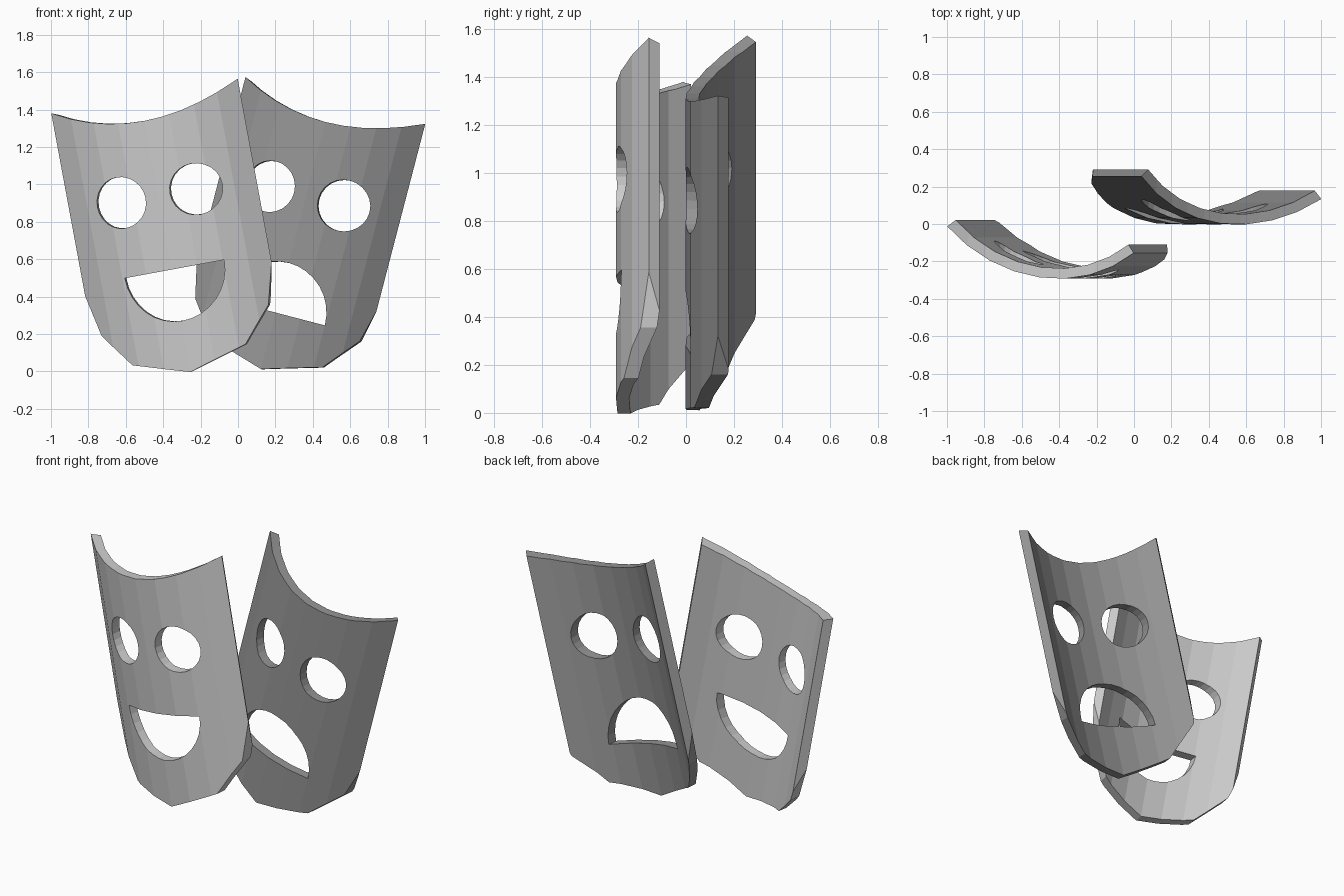
import bpy, bmesh, math
from mathutils import Matrix, Vector

if "Cube" in bpy.data.objects:
    bpy.data.objects.remove(bpy.data.objects["Cube"])

R, THICK, FACETS = 0.745, 0.055, 8


def mesh_object(name, bm):
    bmesh.ops.recalc_face_normals(bm, faces=bm.faces)
    me = bpy.data.meshes.new(name)
    bm.to_mesh(me)
    bm.free()
    ob = bpy.data.objects.new(name, me)
    bpy.context.collection.objects.link(ob)
    return ob


def prism(name, pts, direction):
    """Extrude a closed 3D outline along a direction."""
    bm = bmesh.new()
    face = bm.faces.new([bm.verts.new(p) for p in pts])
    ext = bmesh.ops.extrude_face_region(bm, geom=[face])
    verts = [g for g in ext["geom"] if isinstance(g, bmesh.types.BMVert)]
    bmesh.ops.translate(bm, verts=verts, vec=direction)
    return mesh_object(name, bm)


def cutter(name, pts):
    """Prism through the front of the mask from an (x, z) outline."""
    return prism(name, [(x, -1.0, z) for x, z in pts], Vector((0, 0.9, 0)))


def boolean(ob, tool, op):
    mod = ob.modifiers.new("cut", 'BOOLEAN')
    mod.object, mod.operation, mod.solver = tool, op, 'EXACT'
    bpy.context.view_layer.objects.active = ob
    bpy.ops.object.modifier_apply(modifier=mod.name)
    bpy.data.objects.remove(tool, do_unlink=True)


def ellipse(cx, cz, rx, rz, a0, a1, n):
    return [(cx + rx * math.cos(math.radians(a0 + (a1 - a0) * i / n)),
             cz + rz * math.sin(math.radians(a0 + (a1 - a0) * i / n)))
            for i in range(n + 1)]


def mask(name, half_angle, mouth, yaw, roll, offset, depth, grey):
    # Faceted curved shell
    h = math.radians(half_angle)
    angles = [-h + 2 * h * i / FACETS for i in range(FACETS + 1)]
    arc = [(R * math.sin(a), -R * math.cos(a), 0) for a in angles]
    k = (R - THICK) / R
    arc += [(x * k, y * k, 0) for x, y, _ in reversed(arc)]
    ob = prism(name, arc, Vector((0, 0, 1.7)))

    # Pointed chin and scooped brow
    chin = [(0.62, 1.0), (0.512, 0.545), (0.458, 0.32), (0.31, 0.135)]
    brow = [(x / 10, 1.408 + 0.5 * (x / 10) ** 2) for x in range(-6, 7)]
    outline = brow + chin + [(0, 0.043)] + [(-x, z) for x, z in reversed(chin)]
    boolean(ob, cutter("outline_cutter", outline), 'INTERSECT')

    # Eyes and mouth
    for side in (-1, 1):
        eye = ellipse(side * 0.205, 1.0, 0.138, 0.138, 0, 360, 24)[:-1]
        boolean(ob, cutter("eye_cutter", eye), 'DIFFERENCE')
    boolean(ob, cutter("mouth_cutter", mouth), 'DIFFERENCE')

    # Turn and tilt into place
    r = math.radians(roll)
    place = Matrix.Translation((offset * math.cos(r), depth, -offset * math.sin(r)))
    turn = Matrix.Rotation(r, 4, 'Y') @ Matrix.Rotation(math.radians(yaw), 4, 'Z')
    ob.data.transform(place @ turn)

    mat = bpy.data.materials.new(name + "_grey")
    mat.diffuse_color = (grey, grey, grey, 1)
    mat.use_nodes = True
    mat.node_tree.nodes["Principled BSDF"].inputs["Base Color"].default_value = mat.diffuse_color
    ob.data.materials.clear()
    ob.data.materials.append(mat)
    for p in ob.data.polygons:
        p.material_index = 0
        p.use_smooth = False


smile = ellipse(0.01, 0.6, 0.272, 0.28, 180, 360, 16)
frown = ellipse(0.0, 0.355, 0.268, 0.275, 0, 180, 16)

mask("smiling_mask", 43.4, smile, -8, -10.5, -0.148, 0.452, 0.75)
mask("frowning_mask", 42.2, frown, -7, 14.6, 0.206, 0.742, 0.3)
